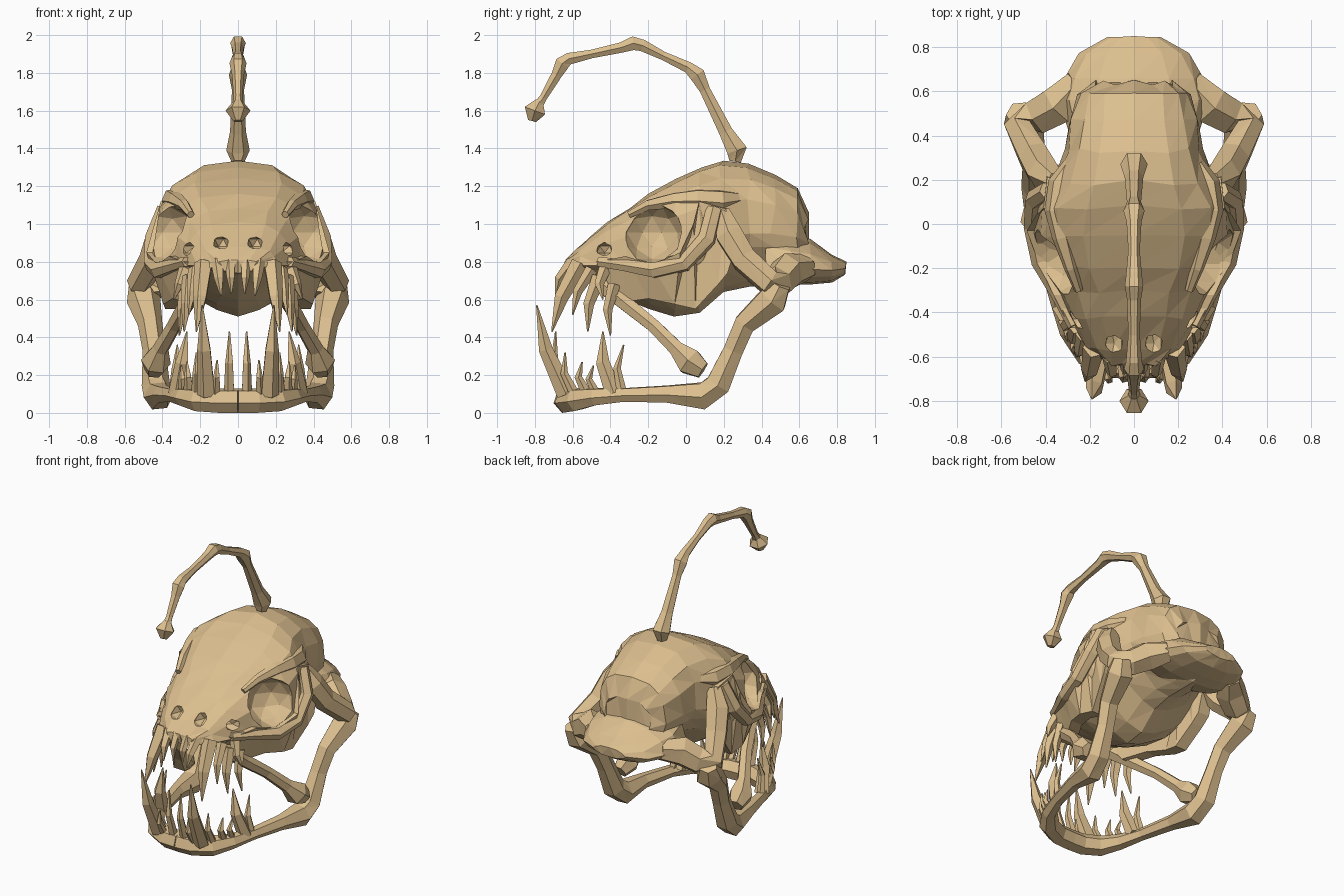
import bpy, bmesh, math, random
from mathutils import Vector, Matrix

random.seed(4)
bone = bpy.data.materials.new("old_bone")
bone.diffuse_color = (0.72, 0.52, 0.275, 1)


def finish(name, bm, mirror=False):
    bmesh.ops.recalc_face_normals(bm, faces=bm.faces)
    me = bpy.data.meshes.new(name)
    bm.to_mesh(me)
    bm.free()
    me.materials.append(bone)
    ob = bpy.data.objects.new(name, me)
    bpy.context.collection.objects.link(ob)
    if mirror:
        m = ob.modifiers.new("mirror", 'MIRROR')
        m.use_mirror_merge = False
    return ob


def skin(bm, rings):
    """Join rings of points into a closed skin."""
    vs = [[bm.verts.new(p) for p in r] for r in rings]
    n = len(vs[0])
    for a, b in zip(vs, vs[1:]):
        for i in range(n):
            j = (i + 1) % n
            bm.faces.new((a[i], a[j], b[j]))
            bm.faces.new((a[i], b[j], b[i]))
    caps = [bm.faces.new(vs[0]), bm.faces.new(vs[-1])]
    if n > 8:
        bmesh.ops.triangulate(bm, faces=caps)


def tube(bm, pts, sides=6):
    """Tapered bone along (x, y, z, radius) points."""
    ps = [Vector(p[:3]) for p in pts]
    rings, ref = [], None
    for i, p in enumerate(ps):
        t = (ps[min(i + 1, len(ps) - 1)] - ps[max(i - 1, 0)]).normalized()
        if ref is None:
            ref = Vector((1, 0, 0)) if abs(t.x) < 0.8 else Vector((0, 0, 1))
        a = (ref - t * ref.dot(t)).normalized()
        b = t.cross(a)
        ref = a
        r = pts[i][3]
        rings.append([p + r * (a * math.cos(k * math.tau / sides) + b * math.sin(k * math.tau / sides))
                      for k in range(sides)])
    skin(bm, rings)


def bones(name, paths, mirror=True, sides=6):
    bm = bmesh.new()
    for p in paths:
        tube(bm, p, sides)
    return finish(name, bm, mirror)


def shell(name, stations, n=16, jitter=0.0, top=0.75, low=1.4):
    """Loft of egg-shaped sections: y, half width, top, bottom, height of widest point."""
    bm = bmesh.new()
    rings = []
    for y, w, zt, zb, zw in stations:
        half = []
        for k in range(n // 2 + 1):
            a = math.pi / 2 - math.pi * k / (n // 2)
            s, c = math.sin(a), max(0, math.cos(a))
            p = top if s > 0 else low
            h = zt - zw if s > 0 else zw - zb
            z = zw + math.copysign(abs(s) ** p, s) * h
            jy = random.uniform(-jitter, jitter)
            x = w * c ** p + random.uniform(-jitter, jitter) * 0.6
            half.append((x if 0 < k < n // 2 else 0, y + jy, z))
        rings.append(half + [(-x, y, z) for x, y, z in half[-2:0:-1]])
    skin(bm, rings)
    return finish(name, bm)


# Cranium
skull = shell("cranium", [
    (-0.63, 0.13, 0.81, 0.74, 0.77), (-0.57, 0.21, 0.88, 0.73, 0.78),
    (-0.43, 0.285, 1.01, 0.67, 0.78), (-0.31, 0.335, 1.085, 0.60, 0.79),
    (-0.19, 0.41, 1.16, 0.55, 0.80),
    (-0.05, 0.455, 1.24, 0.51, 0.84), (0.08, 0.44, 1.30, 0.53, 0.88),
    (0.19, 0.38, 1.335, 0.64, 0.92), (0.33, 0.31, 1.32, 0.67, 0.95),
    (0.46, 0.30, 1.26, 0.67, 0.95), (0.58, 0.26, 1.19, 0.67, 0.93),
    (0.64, 0.18, 1.06, 0.70, 0.90)], jitter=0.015)

# Eye sockets and nostrils cut into the cranium
bm = bmesh.new()
for sx in (1, -1):
    for (x, y, z), r in (((0.40, -0.18, 0.955), (0.19, 0.165, 0.165)),
                         ((0.09, -0.54, 0.90), (0.045, 0.08, 0.045)),
                         ((0.25, -0.43, 0.865), (0.08, 0.05, 0.04))):
        bmesh.ops.create_icosphere(bm, subdivisions=2 if r[0] > 0.1 else 1, radius=1,
                                   matrix=Matrix.Translation((sx * x, y, z)) @ Matrix.Diagonal((*r, 1)))
cutter = finish("socket_cutter", bm)
cutter.hide_render = True
cutter.hide_viewport = True
cutter.display_type = 'WIRE'
cut = skull.modifiers.new("sockets", 'BOOLEAN')
cut.operation = 'DIFFERENCE'
cut.solver = 'EXACT'
cut.object = cutter

# Flared crest at the back of the head
shell("rear_crest", [
    (0.42, 0.30, 0.98, 0.72, 0.78), (0.56, 0.34, 0.95, 0.68, 0.76),
    (0.66, 0.31, 0.92, 0.68, 0.76), (0.77, 0.25, 0.84, 0.69, 0.755),
    (0.845, 0.12, 0.80, 0.73, 0.765)], n=12, jitter=0.006, top=1.0, low=1.0)

# Cheek plates under and behind the eyes: outline in y and z
outline = [(-0.47, 0.80), (-0.40, 0.66), (-0.34, 0.585), (-0.20, 0.605), (-0.06, 0.575), (0.05, 0.55),
           (0.17, 0.68), (0.22, 0.74), (0.27, 0.90), (0.21, 1.08), (0.07, 1.12), (0.04, 1.0), (-0.03, 0.85),
           (-0.18, 0.785), (-0.32, 0.83)]


def cheek_x(y, z):
    x = 0.45 + min(0, y + 0.08) * 0.5 - max(0, y - 0.1) * 0.25
    return x - max(0, 0.8 - z) * 0.4 - max(0, z - 0.85) * 0.28


bm = bmesh.new()
skin(bm, [[(cheek_x(y, z) + d, y, z) for y, z in outline] for d in (0.035, -0.05)])
finish("cheek_plate", bm, True)

# Rims around the eyes and side arches
bones("brow_ridge", [[(0.25, -0.30, 1.05, 0.02), (0.285, -0.2, 1.10, 0.03), (0.325, -0.06, 1.125, 0.045),
                      (0.345, 0.06, 1.13, 0.06), (0.325, 0.18, 1.12, 0.065), (0.28, 0.27, 1.13, 0.04)]])
bones("cheek_bone", [[(0.27, -0.46, 0.80, 0.03), (0.34, -0.32, 0.78, 0.035), (0.42, -0.17, 0.755, 0.045),
                      (0.455, -0.01, 0.79, 0.045), (0.445, 0.11, 0.92, 0.05), (0.385, 0.15, 1.08, 0.045)]])
bones("side_arch", [[(0.35, 0.19, 1.06, 0.05), (0.405, 0.23, 0.94, 0.08), (0.45, 0.31, 0.81, 0.075),
                     (0.52, 0.44, 0.69, 0.07), (0.44, 0.485, 0.69, 0.09), (0.34, 0.54, 0.75, 0.10),
                     (0.25, 0.64, 0.77, 0.07)]])

# Lower jaw
bones("lower_jaw", [[(0.52, 0.50, 0.68, 0.06), (0.50, 0.46, 0.60, 0.09), (0.465, 0.31, 0.47, 0.065),
                     (0.445, 0.25, 0.33, 0.06), (0.435, 0.17, 0.15, 0.075), (0.42, 0.09, 0.09, 0.08),
                     (0.40, -0.10, 0.10, 0.05), (0.345, -0.33, 0.095, 0.04), (0.29, -0.48, 0.085, 0.05),
                     (0.21, -0.58, 0.07, 0.065), (0.10, -0.63, 0.065, 0.068), (0.0, -0.635, 0.065, 0.068)]])

# Slanting upper jaw bone with a knob
bones("upper_jaw_strut", [[(0.22, -0.45, 0.69, 0.055), (0.27, -0.32, 0.58, 0.045), (0.34, -0.17, 0.46, 0.04),
                           (0.41, -0.05, 0.34, 0.045), (0.435, 0.02, 0.27, 0.08), (0.445, 0.09, 0.225, 0.05)]])


# Teeth: base x y z, tip x y z, base radius
def teeth(name, rows, bow):
    paths = []
    for bx, by, bz, tx, ty, tz, r in rows:
        mid = [(a + b) / 2 for a, b in zip((bx, by, bz), (tx, ty, tz))]
        mid[1] -= bow
        paths.append([(bx, by, bz, r), (*mid, r * 0.75), (tx, ty, tz, 0.004)])
    return bones(name, paths, sides=5)


teeth("upper_teeth", [
    (0.04, -0.61, 0.80, 0.035, -0.66, 0.63, 0.03), (0.11, -0.60, 0.80, 0.09, -0.69, 0.62, 0.035),
    (0.18, -0.56, 0.79, 0.22, -0.71, 0.43, 0.052), (0.23, -0.50, 0.76, 0.26, -0.60, 0.52, 0.035),
    (0.26, -0.46, 0.72, 0.285, -0.52, 0.43, 0.04), (0.28, -0.38, 0.68, 0.31, -0.40, 0.41, 0.035),
    (0.28, -0.43, 0.76, 0.34, -0.44, 0.60, 0.035)], 0.025)
teeth("lower_teeth", [
    (0.045, -0.645, 0.10, 0.045, -0.69, 0.43, 0.03), (0.115, -0.65, 0.10, 0.11, -0.70, 0.28, 0.025),
    (0.165, -0.635, 0.10, 0.19, -0.79, 0.57, 0.052), (0.22, -0.59, 0.10, 0.22, -0.64, 0.32, 0.028),
    (0.26, -0.53, 0.11, 0.27, -0.55, 0.27, 0.028), (0.29, -0.48, 0.11, 0.30, -0.49, 0.25, 0.025),
    (0.32, -0.38, 0.10, 0.27, -0.44, 0.43, 0.05), (0.34, -0.34, 0.11, 0.32, -0.33, 0.36, 0.028)], 0.03)

# Jointed lure stalk and its end bulb
stalk = [(0.26, 1.33, .035), (0.27, 1.39, .062), (0.21, 1.49, .042), (0.10, 1.71, .032), (0.06, 1.79, .048),
         (0.01, 1.83, .034), (-0.12, 1.89, .026), (-0.23, 1.945, .036), (-0.28, 1.957, .042),
         (-0.34, 1.935, .032), (-0.50, 1.90, .026), (-0.62, 1.875, .036), (-0.655, 1.85, .045),
         (-0.685, 1.79, .032), (-0.755, 1.67, .023), (-0.775, 1.64, .028)]
bones("lure_stalk", [[(0, y, z, r) for y, z, r in stalk]], mirror=False)
bones("lure_bulb", [[(0, -0.775, 1.65, 0.025), (0, -0.80, 1.60, 0.066), (0, -0.815, 1.545, 0.025)]], mirror=False)
